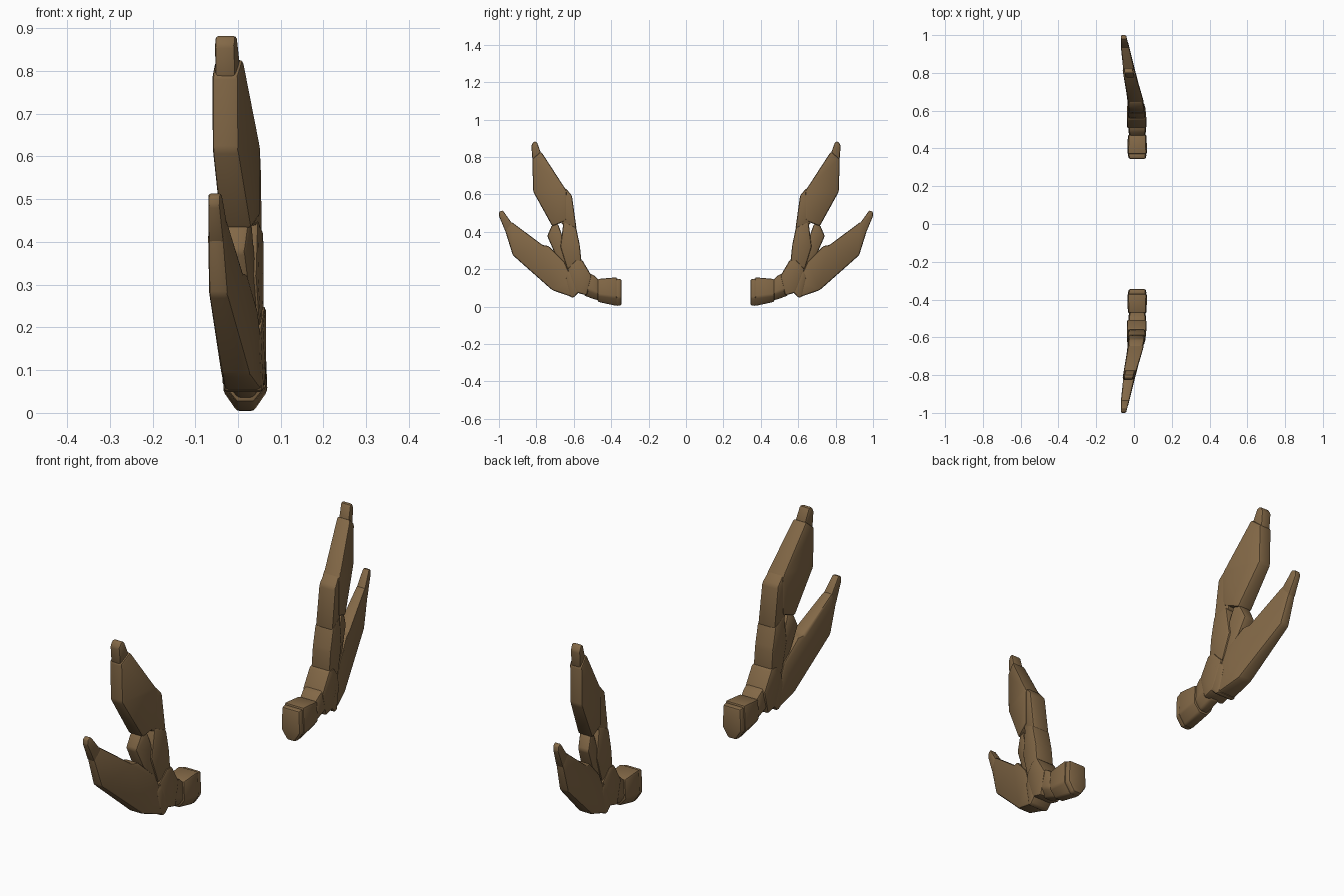
import bpy, bmesh, math

if "Cube" in bpy.data.objects:
    bpy.data.objects.remove(bpy.data.objects["Cube"])

brown = bpy.data.materials.new("carved brown")
brown.diffuse_color = (0.225, 0.138, 0.062, 1)
brown.use_nodes = True
brown.node_tree.nodes["Principled BSDF"].inputs["Base Color"].default_value = brown.diffuse_color

# (y, centre x, half thickness): the limbs lean back and thin out toward the tips
LEAN = [(0.34, 0.016, 0.051), (0.60, 0.014, 0.051), (0.68, 0.006, 0.040),
        (0.80, -0.027, 0.034), (0.92, -0.045, 0.027), (1.0, -0.056, 0.016)]


def lean(y):
    for (y0, c0, h0), (y1, c1, h1) in zip(LEAN, LEAN[1:]):
        if y <= y1:
            t = max(0, (y - y0) / (y1 - y0))
            return c0 + (c1 - c0) * t, h0 + (h1 - h0) * t
    return LEAN[-1][1:]


def finish(name, bm, bevel):
    bmesh.ops.recalc_face_normals(bm, faces=bm.faces)
    bmesh.ops.bevel(bm, geom=bm.edges[:], offset=bevel, segments=2, profile=0.5,
                    affect='EDGES', clamp_overlap=True)
    bmesh.ops.triangulate(bm, faces=[f for f in bm.faces if len(f.verts) > 4])
    me = bpy.data.meshes.new(name)
    bm.to_mesh(me)
    bm.free()
    me.materials.append(brown)
    ob = bpy.data.objects.new(name, me)
    bpy.context.collection.objects.link(ob)
    bpy.ops.object.select_all(action='DESELECT')
    ob.select_set(True)
    bpy.context.view_layer.objects.active = ob
    bpy.ops.object.shade_smooth_by_angle(angle=math.radians(32))
    mirror = ob.modifiers.new("other side", 'MIRROR')
    mirror.use_axis = (False, True, False)


def plate(name, profile, thick=1.0, shift=0.0, bevel=0.010):
    """Side profile in (y, z), thickened in x along the lean."""
    bm = bmesh.new()
    sides = []
    for s in (-1, 1):
        ring = []
        for y, z in profile:
            c, h = lean(y)
            ring.append(bm.verts.new((c + shift + s * h * thick, y, z)))
        sides.append(ring)
    bm.faces.new(sides[0])
    bm.faces.new(sides[1])
    n = len(profile)
    for i in range(n):
        j = (i + 1) % n
        bm.faces.new((sides[0][i], sides[0][j], sides[1][j], sides[1][i]))
    finish(name, bm, bevel)


def keel_block(name, stations, bevel=0.008):
    """Block with a keeled underside; stations are (y, bottom, top, half width)."""
    bm = bmesh.new()
    rings = []
    for y, b, t, w in stations:
        k = b + 0.3 * (t - b)
        pts = [(-w, k), (-w * 0.4, b), (w * 0.4, b), (w, k), (w * 0.92, t), (-w * 0.92, t)]
        rings.append([bm.verts.new((0.017 + x, y, z)) for x, z in pts])
    bm.faces.new(rings[0])
    bm.faces.new(rings[-1])
    for a, b in zip(rings, rings[1:]):
        for i in range(6):
            j = (i + 1) % 6
            bm.faces.new((a[i], a[j], b[j], b[i]))
    finish(name, bm, bevel)


# root
keel_block("root_cap", [(0.345, 0.008, 0.148, 0.046), (0.373, 0.003, 0.15, 0.05)])
keel_block("root_block", [(0.37, 0.004, 0.157, 0.052), (0.472, 0.026, 0.148, 0.050)])
keel_block("root_neck", [(0.465, 0.034, 0.142, 0.042), (0.492, 0.04, 0.168, 0.047),
                         (0.545, 0.06, 0.19, 0.046)])
plate("shoulder", [(0.505, 0.165), (0.555, 0.25), (0.59, 0.25), (0.635, 0.20),
                   (0.585, 0.075), (0.53, 0.06)])

# arm
plate("lower_arm", [(0.558, 0.235), (0.568, 0.33), (0.588, 0.425), (0.655, 0.455),
                    (0.672, 0.32), (0.635, 0.20)], thick=0.92)
plate("upper_arm", [(0.585, 0.415), (0.61, 0.595), (0.645, 0.635), (0.70, 0.60),
                    (0.665, 0.44)], thick=0.85)
plate("arm_strut", [(0.62, 0.20), (0.655, 0.36), (0.685, 0.445), (0.715, 0.44),
                    (0.742, 0.378), (0.66, 0.19)], thick=0.75)

# upper blade
plate("upper_blade", [(0.640, 0.46), (0.638, 0.62), (0.655, 0.645), (0.775, 0.83),
                      (0.822, 0.79), (0.817, 0.615), (0.715, 0.43)], thick=0.95)
plate("upper_blade_tip", [(0.773, 0.815), (0.798, 0.882), (0.815, 0.882), (0.827, 0.86),
                          (0.821, 0.785)], thick=0.72, bevel=0.007)

# lower blade
plate("lower_blade_collar", [(0.565, 0.085), (0.592, 0.19), (0.625, 0.205), (0.645, 0.16),
                             (0.62, 0.05), (0.60, 0.048)], thick=0.95)
plate("lower_blade", [(0.605, 0.05), (0.602, 0.13), (0.65, 0.24), (0.735, 0.325),
                      (0.765, 0.328), (0.935, 0.455), (0.968, 0.41), (0.926, 0.275),
                      (0.715, 0.088)], thick=0.9)
plate("lower_blade_tip", [(0.928, 0.442), (0.980, 0.515), (0.998, 0.508), (1.0, 0.485),
                          (0.964, 0.398)][::-1], thick=0.85, bevel=0.006)
